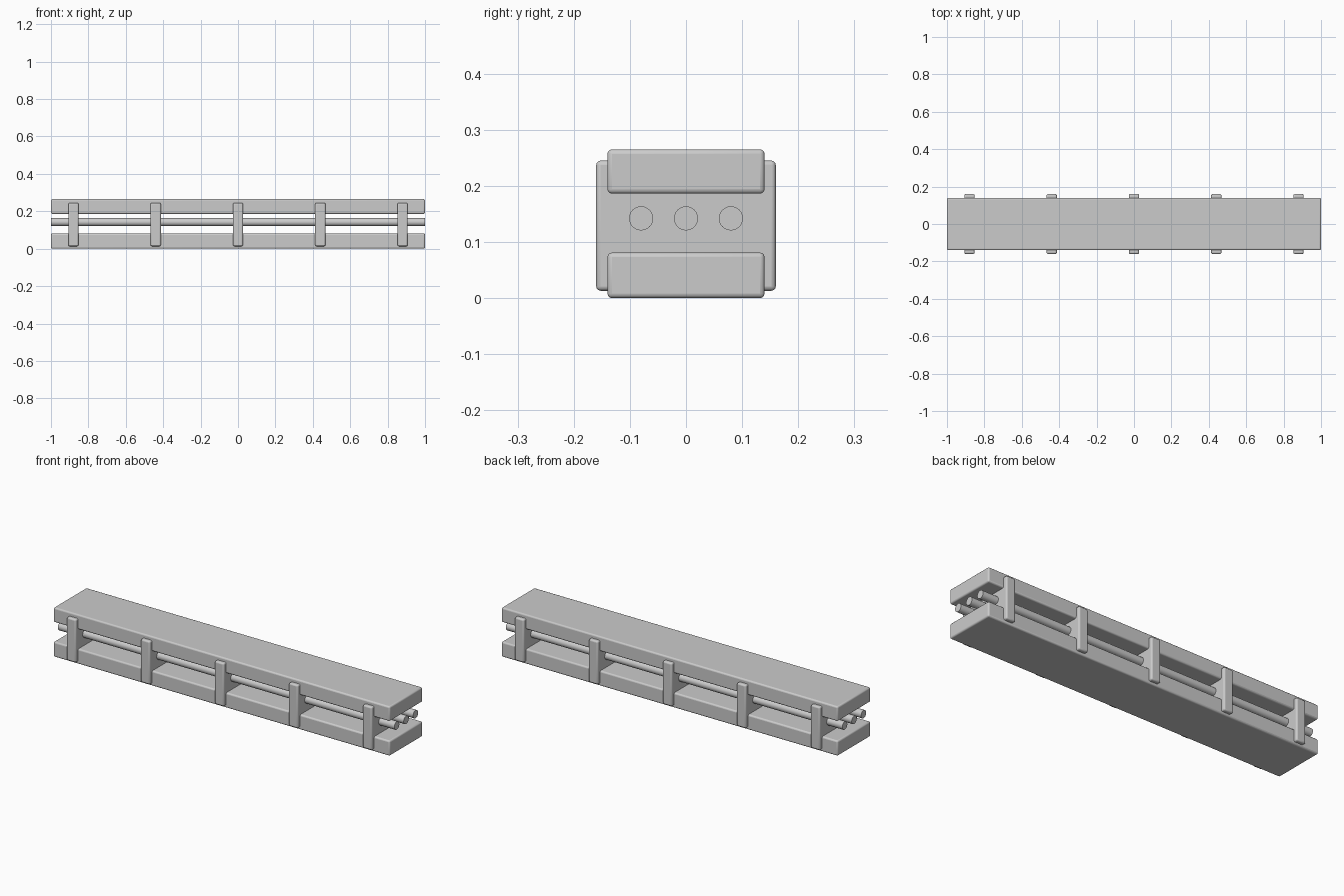
import bpy, math

if "Cube" in bpy.data.objects:
    bpy.data.objects.remove(bpy.data.objects["Cube"])


def smooth(obj):
    bpy.ops.object.select_all(action='DESELECT')
    obj.select_set(True)
    bpy.context.view_layer.objects.active = obj
    bpy.ops.object.shade_smooth_by_angle(angle=math.radians(35))


def block(name, lo, hi, bevel):
    """Rounded box between two corners."""
    centre = [(a + b) / 2 for a, b in zip(lo, hi)]
    bpy.ops.mesh.primitive_cube_add(size=1, location=centre)
    obj = bpy.context.object
    obj.name = name
    obj.scale = [b - a for a, b in zip(lo, hi)]
    bpy.ops.object.transform_apply(location=False, rotation=False, scale=True)
    mod = obj.modifiers.new("rounded_edges", 'BEVEL')
    mod.width = bevel
    mod.segments = 3
    smooth(obj)
    return obj


# Lower and upper slabs
block("lower_slab", (-1, -0.14, 0.0), (1, 0.14, 0.081), 0.008)
block("upper_slab", (-1, -0.14, 0.186), (1, 0.14, 0.265), 0.008)

# Spacer plates holding the slabs apart
for i in range(5):
    x = (i - 2) * 0.44
    block(f"spacer_plate_{i + 1}", (x - 0.0275, -0.16, 0.013),
          (x + 0.0275, 0.16, 0.245), 0.008)

# Three long rods running through the spacers
for i, y in enumerate((-0.08, 0, 0.08)):
    bpy.ops.mesh.primitive_cylinder_add(vertices=24, radius=0.0215, depth=2,
                                        location=(0, y, 0.142),
                                        rotation=(0, math.pi / 2, 0))
    rod = bpy.context.object
    rod.name = f"rod_{i + 1}"
    smooth(rod)
